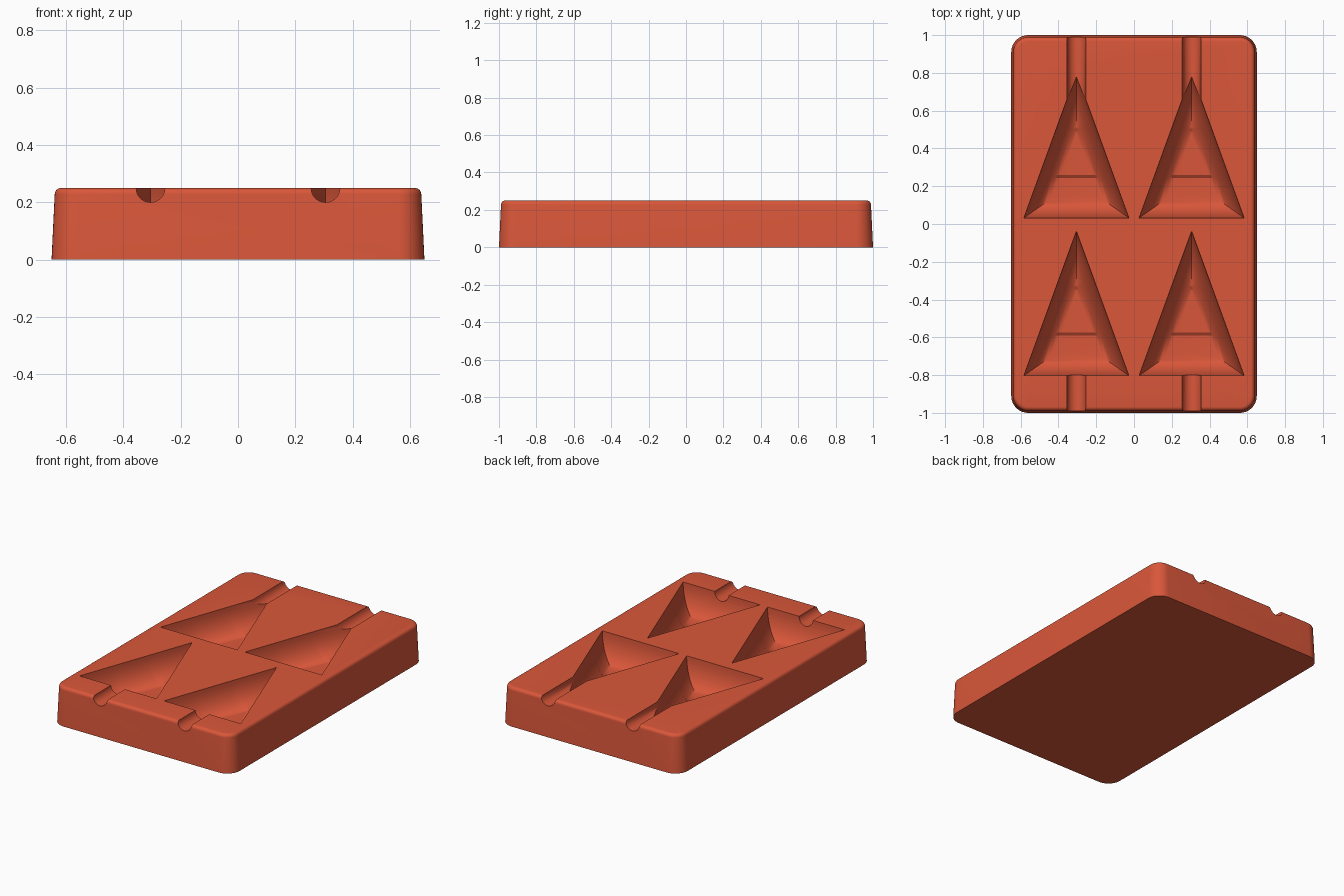
import bpy, bmesh, math
from mathutils import Vector

if "Cube" in bpy.data.objects:
    bpy.data.objects.remove(bpy.data.objects["Cube"])

red = bpy.data.materials.new("brick_red")
red.use_nodes = True
red.diffuse_color = (0.70, 0.095, 0.042, 1)
red.node_tree.nodes["Principled BSDF"].inputs["Base Color"].default_value = red.diffuse_color

TOP = 0.25
TREE_HEIGHT, TREE_HALF, DEPTH, WALL = 0.765, 0.278, 0.18, 0.11
SLANT = math.atan2(TREE_HALF, TREE_HEIGHT)


def make_object(name, bm):
    bmesh.ops.recalc_face_normals(bm, faces=bm.faces)
    mesh = bpy.data.meshes.new(name)
    bm.to_mesh(mesh)
    bm.free()
    mesh.materials.append(red)
    obj = bpy.data.objects.new(name, mesh)
    bpy.context.collection.objects.link(obj)
    return obj


def loft(rings):
    """Join rings of equal length into a closed solid."""
    bm = bmesh.new()
    loops = [[bm.verts.new(p) for p in ring] for ring in rings]
    n = len(loops[0])
    for a, b in zip(loops, loops[1:]):
        for i in range(n):
            j = (i + 1) % n
            bm.faces.new((a[i], a[j], b[j], b[i]))
    bm.faces.new(loops[0])
    bm.faces.new(loops[-1])
    return bm


def rounded_rect(inset, z, radius=0.09, steps=10):
    ring = []
    for k, (sx, sy) in enumerate([(1, 1), (-1, 1), (-1, -1), (1, -1)]):
        for s in range(steps + 1):
            a = math.pi / 2 * (k + s / steps)
            r = radius - inset
            ring.append((sx * (0.65 - radius) + r * math.cos(a),
                         sy * (1 - radius) + r * math.sin(a), z))
    return ring


def triangle(offset, z):
    """Tree outline moved inwards by offset; tip at +y, base on y = 0."""
    tip = TREE_HEIGHT - offset / math.sin(SLANT)
    half = (tip - offset) * math.tan(SLANT)
    return [(-half, offset, z), (half, offset, z), (0, tip, z)]


def tree_cutter(name, x, y):
    # rounded walls running down to a flat floor
    rings = [triangle(0, 0.05), triangle(0, 0)]
    for s in range(1, 13):
        t = math.pi / 2 * s / 12
        rings.append(triangle(WALL * (1 - math.cos(t)), -DEPTH * math.sin(t)))
    bm = loft(rings)
    # three tiers, each a little shallower towards the tip
    for step in (0.22, 0.465):
        for cut in (step - 0.008, step + 0.008):
            bmesh.ops.bisect_plane(bm, geom=bm.verts[:] + bm.edges[:] + bm.faces[:],
                                   plane_co=(0, cut, 0), plane_no=(0, 1, 0))
        for v in bm.verts:
            if v.co.y > step and v.co.z < 0:
                v.co.z *= 0.94
    bmesh.ops.triangulate(bm, faces=bm.faces)
    bmesh.ops.translate(bm, verts=bm.verts, vec=Vector((x, y, TOP)))
    return make_object(name, bm)


def channel_cutter(name, x, y0, y1):
    circle = [(0.05 * math.cos(a), 0.05 * math.sin(a))
              for a in (2 * math.pi * i / 32 for i in range(32))]
    return make_object(name, loft([[(x + u, y, TOP + w) for u, w in circle] for y in (y0, y1)]))


# block with drafted sides and a rounded top edge
rings = [rounded_rect(0, 0), rounded_rect(0.011, TOP - 0.022)]
for s in range(1, 7):
    t = math.pi / 2 * s / 6
    rings.append(rounded_rect(0.011 + 0.022 * (1 - math.cos(t)), TOP - 0.022 * (1 - math.sin(t))))
block = make_object("mould_block", loft(rings))

# tree hollows and pouring channels
cutters = []
for side, x in (("right", -0.305), ("left", 0.305)):
    cutters += [
        tree_cutter(f"back_{side}_tree_cutter", x, 0.032),
        tree_cutter(f"front_{side}_tree_cutter", x, -0.803),
        channel_cutter(f"back_{side}_channel_cutter", x, 0.6, 1.1),
        channel_cutter(f"front_{side}_channel_cutter", x, -1.1, -0.77),
    ]
bpy.context.view_layer.objects.active = block
for cutter in cutters:
    mod = block.modifiers.new(cutter.name, 'BOOLEAN')
    mod.operation = 'DIFFERENCE'
    mod.solver = 'EXACT'
    mod.object = cutter
    bpy.ops.object.modifier_apply(modifier=mod.name)
for cutter in cutters:
    bpy.data.objects.remove(cutter)

block.select_set(True)
bpy.ops.object.shade_smooth_by_angle(angle=math.radians(30))
